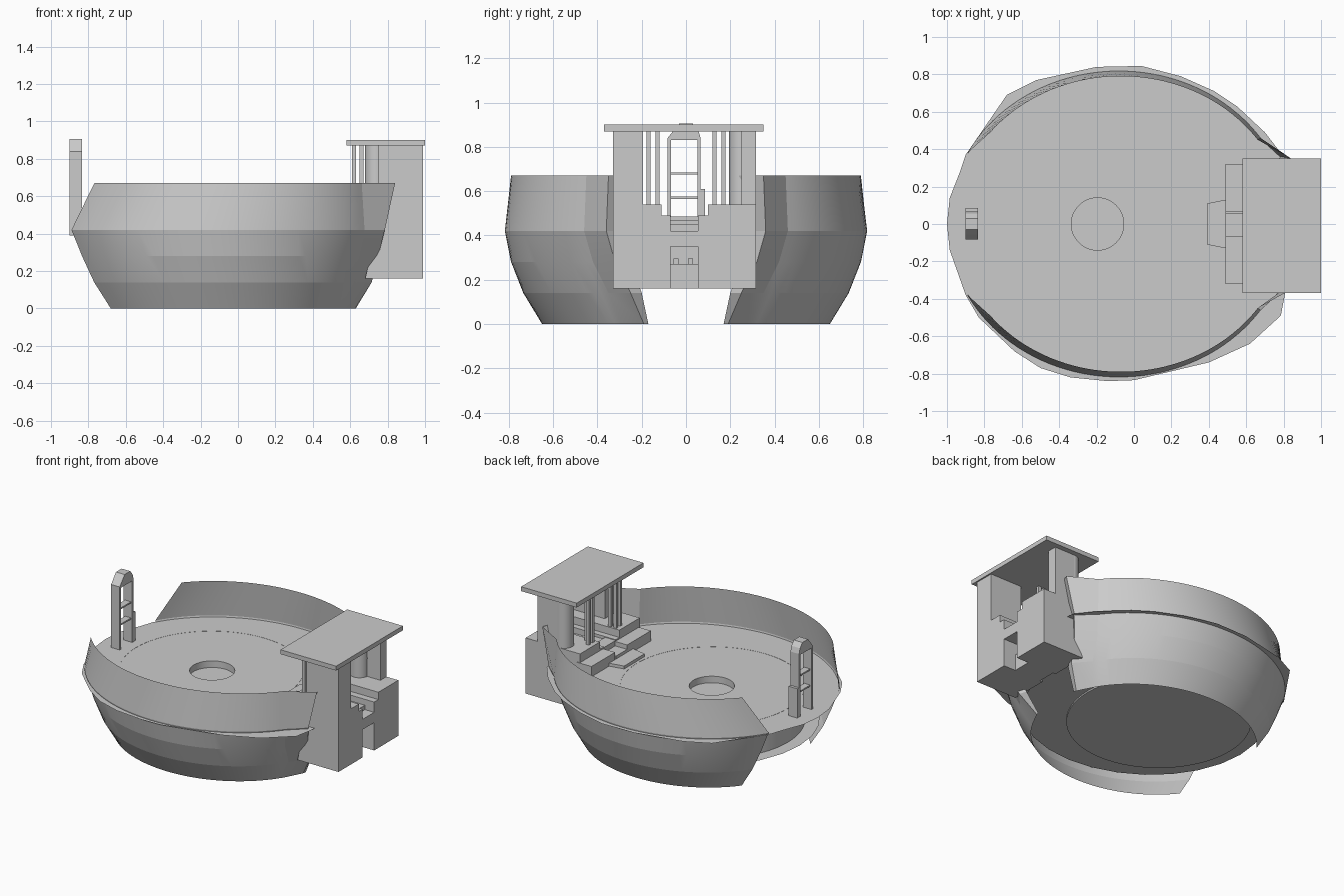
import bpy, bmesh
from math import sin, cos, asin, pi, radians

if "Cube" in bpy.data.objects:
    bpy.data.objects.remove(bpy.data.objects["Cube"])


def finish(name, bm, angle=None, recalc=True):
    if recalc:
        bmesh.ops.recalc_face_normals(bm, faces=bm.faces)
    me = bpy.data.meshes.new(name)
    bm.to_mesh(me)
    bm.free()
    ob = bpy.data.objects.new(name, me)
    bpy.context.collection.objects.link(ob)
    if angle:
        bpy.ops.object.select_all(action='DESELECT')
        ob.select_set(True)
        bpy.context.view_layer.objects.active = ob
        bpy.ops.object.shade_smooth_by_angle(angle=radians(angle))
    return ob


def box(name, x0, x1, y0, y1, z0, z1):
    bm = bmesh.new()
    bmesh.ops.create_cube(bm, size=1)
    for v in bm.verts:
        v.co = ((x0 + x1) / 2 + v.co.x * (x1 - x0),
                (y0 + y1) / 2 + v.co.y * (y1 - y0),
                (z0 + z1) / 2 + v.co.z * (z1 - z0))
    return finish(name, bm)


def prism(name, pts, place, d0, d1):
    """Extrude a 2D outline; place(a, b, d) maps it into space."""
    bm = bmesh.new()
    lo = [bm.verts.new(place(a, b, d0)) for a, b in pts]
    hi = [bm.verts.new(place(a, b, d1)) for a, b in pts]
    n = len(pts)
    bm.faces.new(lo)
    bm.faces.new(hi[::-1])
    for i in range(n):
        bm.faces.new((lo[i], lo[(i + 1) % n], hi[(i + 1) % n], hi[i]))
    return finish(name, bm)


def tube(name, x, y, r, z0, z1, bottom=True, top=True, n=64):
    bm = bmesh.new()
    rings = [[bm.verts.new((x + r * cos(2 * pi * i / n), y + r * sin(2 * pi * i / n), z))
              for i in range(n)] for z in (z0, z1)]
    for i in range(n):
        j = (i + 1) % n
        bm.faces.new((rings[0][i], rings[0][j], rings[1][j], rings[1][i]))
    if bottom:
        bm.faces.new(rings[0][::-1])
    if top:
        bm.faces.new(rings[1])
    return finish(name, bm, 30)


# Hull walls: open sheets on both sides, ellipse levels cut off at the ends
# z, centre x, rx, ry, right end, right flare point, left end y
LEVELS = [
    (0.00, -.08, .730, .650, (.63, .17), (.625, .19), .37),
    (0.14, -.08, .805, .735, (.70, .20), (.715, .25), .38),
    (0.28, -.08, .860, .790, (.71, .25), (.750, .32), .38),
    (0.42, -.08, .915, .818, (.72, .26), (.785, .36), .38),
    (0.67, -.07, .890, .790, (.80, .24), (.840, .35), .49),
]
SEG = 40
for side, label in ((1, "back"), (-1, "front")):
    bm = bmesh.new()
    rows = []
    for z, cx, rx, ry, end, flare, left_y in LEVELS:
        a0 = asin((flare[1] + .10) / ry)
        a1 = pi - asin(left_y / ry)
        pts = [end, flare]
        for i in range(SEG + 1):
            a = a0 + (a1 - a0) * i / SEG
            pts.append((cx + rx * cos(a), ry * sin(a)))
        rows.append([bm.verts.new((x, side * y, z)) for x, y in pts])
    for lo, hi in zip(rows, rows[1:]):
        for i in range(len(lo) - 1):
            f = (lo[i], lo[i + 1], hi[i + 1], hi[i])
            bm.faces.new(f[::-1] if side > 0 else f)
    bm.normal_update()
    mid = max(bm.faces, key=lambda f: side * f.calc_center_median().y)
    if mid.normal.y * side < 0:
        bmesh.ops.reverse_faces(bm, faces=bm.faces)
    finish(label + "_hull_wall", bm, 8, recalc=False)

# Floor: thin coarse sheet with a round hole
OUT = [(-1, 0), (-.985, .14), (-.93, .28), (-.9, .37), (-.79, .53), (-.68, .69),
       (-.52, .77), (-.2, .84), (.04, .845), (.25, .79), (.43, .71), (.55, .63),
       (.70, .49), (.80, .36), (.81, -.36), (.785, -.49), (.62, -.64), (.4, -.74),
       (0, -.835), (-.14, -.84), (-.34, -.82), (-.5, -.77), (-.64, -.68),
       (-.83, -.5), (-.9, -.38), (-.985, -.14)]
FZ = .41
bm = bmesh.new()
hole = [(-.195 + .14 * cos(2 * pi * i / 48), .14 * sin(2 * pi * i / 48)) for i in range(48)]
edges = []
for loop in (OUT, hole):
    vs = [bm.verts.new((x, y, FZ)) for x, y in loop]
    edges += [bm.edges.new((vs[i - 1], vs[i])) for i in range(len(vs))]
bmesh.ops.triangle_fill(bm, edges=edges, use_beauty=True, normal=(0, 0, 1))
finish("floor", bm)
tube("floor_pit", -.195, 0, .14, .365, FZ, top=False, n=48)
tube("under_drum", -.2, 0, .572, .17, FZ + .001, top=False)

# Lower deck sheet inside the hull
bm = bmesh.new()
bm.faces.new([bm.verts.new((-.08 + .78 * cos(2 * pi * i / 28), .73 * sin(2 * pi * i / 28), .18))
              for i in range(28)])
finish("lower_deck", bm)

# Arch at the left end, with rungs and a stepped crown
X0, X1 = -.90, -.835
ARCH = [(-.083, .39), (-.083, .84), (-.055, .875), (-.03, .905), (.03, .905),
        (.055, .875), (.066, .84), (.066, .39), (.052, .39), (.052, .83),
        (-.068, .83), (-.068, .39)]
prism("arch_frame", ARCH, lambda a, b, d: (d, a, b), X0, X1)
for i, z in enumerate((.57, .68)):
    box("arch_rung_%d" % i, X0 + .01, X1 - .01, -.07, .055, z - .005, z + .005)
box("arch_side_block", X0, X1, .055, .085, .40, .61)

# Gatehouse base, with a doorway recess in the middle
PROF = [(.68, .16), (.99, .16), (.99, .54), (.58, .54), (.58, .41), (.74, .41)]
for label, y0, y1 in (("front", -.33, -.11), ("back", .10, .315)):
    prism(label + "_gatehouse_base", PROF, lambda a, b, d: (a, d, b), y0, y1)
LOW = [(.68, .16), (.99, .16), (.99, .49), (.58, .49), (.58, .41), (.74, .41)]
for label, y0, y1 in (("front", -.11, -.07), ("back", .055, .10)):
    prism(label + "_door_jamb", LOW, lambda a, b, d: (a, d, b), y0, y1)
box("door_lintel", .70, .99, -.07, .055, .35, .42)
box("door_back_wall", .70, .80, -.07, .055, .16, .36)
box("door_sill", .80, .90, -.07, .055, .16, .27)
for i, y in enumerate((-.045, .02)):
    box("door_foot_%d" % i, .82, .86, y - .012, y + .012, .27, .295)

# Passage stairs and low landing
for i, (x0, x1, z) in enumerate(((.80, .92, .45), (.66, .80, .47), (.58, .66, .485), (.49, .58, .45))):
    box("passage_step_%d" % i, x0, x1, -.07, .055, .40, z)
prism("landing", [(.39, -.11), (.49, -.13), (.49, .13), (.39, .11)],
      lambda a, b, d: (a, b, d), .40, .43)

# Side steps and thin posts on both sides of the passage
for side, label in ((1, "back"), (-1, "front")):
    def span(a, b):
        return (a, b) if side > 0 else (-b, -a)
    box(label + "_side_step", .49, .60, *span(.065, .32), .40, .48)
    for i, (x, y) in enumerate(((.62, .17), (.66, .128), (.62, .128))):
        box(label + "_post_%d" % i, x - .011, x + .011, *span(y - .009, y + .009), .53, .875)

# Upper walls and roof
box("front_pier", .75, .99, -.33, -.195, .16, .875)
tube("back_column", .74, .255, .06, .53, .875, n=32)
box("back_pier", .75, .90, .25, .315, .53, .875)
box("roof_slab", .58, 1.0, -.37, .35, .87, .90)
